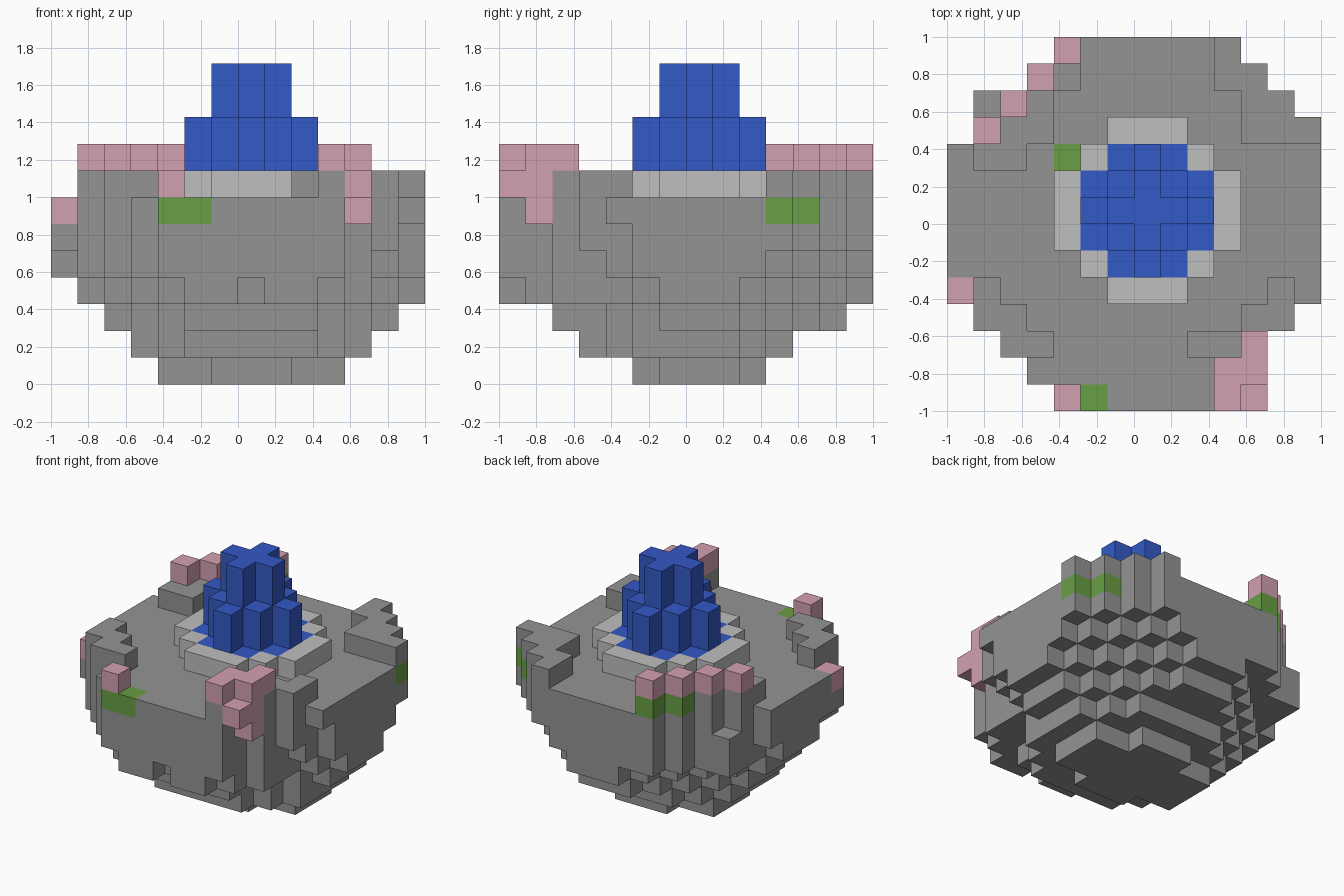
import bpy
import bmesh
from mathutils import Vector

cube = bpy.data.objects.get("Cube")
if cube:
    bpy.data.objects.remove(cube, do_unlink=True)

N = 14                 # blocks across the model
V = 2.0 / N            # block size


def material(name, rgb):
    m = bpy.data.materials.new(name)
    m.use_nodes = True
    m.diffuse_color = (*rgb, 1)
    m.node_tree.nodes["Principled BSDF"].inputs["Base Color"].default_value = (*rgb, 1)
    return m


stone = material("grey stone", (0.295, 0.295, 0.295))
pale = material("pale stone", (0.52, 0.52, 0.52))
blue = material("water blue", (0.033, 0.1, 0.56))
pink = material("blossom pink", (0.65, 0.355, 0.44))
green = material("moss green", (0.14, 0.345, 0.058))

parts = {}             # part name -> material
cells = {}             # block position -> part name


def part(name, mat):
    parts[name] = mat


def put(name, columns, *levels):
    for k in levels:
        for i, j in columns:
            cells[i, j, k] = name


def octagon(cx, cy, a, b, c):
    """Columns of a square-sided slab with stepped corners."""
    return [(i, j) for i in range(N) for j in range(N)
            if abs(i - cx) <= a and abs(j - cy) <= b
            and abs(i - cx) + abs(j - cy) <= c]


def diamond(r, reach):
    return octagon(7, 7, r, r, reach)


part("basin_body", stone)
part("raised_rim", stone)
part("inner_ring", pale)
part("water_pool", blue)
part("water_jet", blue)
part("blossoms", pink)
part("moss", green)

# Basin: stepped slabs widening upward, steeper at the front
mid = (N - 1) / 2
put("basin_body", octagon(7, 7, 3, 1, 4) + octagon(7, 7, 1, 2, 3), 0)
put("basin_body", octagon(7, mid, 4, 3.5, 5.5), 1)
put("basin_body", diamond(5, 6) + octagon(7, 6, 2, 4, 6), 2)
put("basin_body", octagon(7, 7, 6, 7, 7) + octagon(7, 3, 4, 3, 5), 3)
put("basin_body", diamond(7, 8) + octagon(mid, mid, 4.5, mid, 9)
    + octagon(6, mid, 5, mid, 8.5), 4)
put("basin_body", octagon(mid, mid, mid, mid, 9), 5, 6)
del cells[7, 0, 3], cells[13, 4, 5]

# Corner columns that stand out from the basin
back_corner = [(10, 13), (11, 12), (12, 11), (13, 10)]
put("basin_body", back_corner, 5, 6)
put("basin_body", [(10, 0)], 4, 5, 6)
put("basin_body", [(1, 11)], 4, 5)

# Broken rim around the four corners
put("raised_rim", back_corner, 7)
put("raised_rim", [(10, 12), (11, 11), (11, 10), (12, 10)], 7)
put("raised_rim", [(1, 4), (1, 3), (2, 3), (2, 2), (3, 2)], 7)
put("raised_rim", [(12, 4), (12, 3), (11, 3), (11, 2), (10, 2), (9, 2),
                   (10, 1), (10, 0)], 7)
put("raised_rim", [(1, 9), (2, 9), (2, 10), (3, 10), (3, 11), (4, 12),
                   (1, 10), (2, 11)], 7)

# Ring, pool and jet in the centre
put("inner_ring", diamond(3, 4), 7)
put("water_pool", diamond(2, 3), 7)
put("water_jet", diamond(2, 2), 8, 9)
put("water_jet", diamond(1, 1), 10, 11)

# Blossoms and moss on the rim
put("blossoms", [(1, 10), (2, 11), (3, 12), (4, 13)], 8)
put("blossoms", [(10, 0), (10, 1), (11, 1), (11, 2)], 8)
put("blossoms", [(11, 0), (11, 1), (4, 0)], 7)
put("blossoms", [(11, 1), (0, 4)], 6)
put("moss", [(4, 13), (3, 12)], 7)
put("moss", [(4, 0), (5, 0), (4, 9), (13, 10), (12, 11)], 6)


def build(name, mat):
    """One mesh per part, holding only the exposed block sides."""
    bm = bmesh.new()
    for pos, owner in cells.items():
        if owner != name:
            continue
        centre = Vector((pos[0] - mid, pos[1] - mid, pos[2] + 0.5)) * V
        for axis in range(3):
            for sign in (-1, 1):
                near = list(pos)
                near[axis] += sign
                if tuple(near) in cells:
                    continue
                n, u, w = Vector(), Vector(), Vector()
                n[axis] = sign
                u[(axis + 1) % 3] = sign
                w[(axis + 2) % 3] = 1
                corners = [centre + (n + u * s + w * t) * V / 2
                           for s, t in ((-1, -1), (1, -1), (1, 1), (-1, 1))]
                bm.faces.new([bm.verts.new(p) for p in corners])
    bmesh.ops.remove_doubles(bm, verts=bm.verts, dist=V / 100)
    mesh = bpy.data.meshes.new(name)
    bm.to_mesh(mesh)
    bm.free()
    mesh.materials.append(mat)
    bpy.context.collection.objects.link(bpy.data.objects.new(name, mesh))


for name, mat in parts.items():
    build(name, mat)
